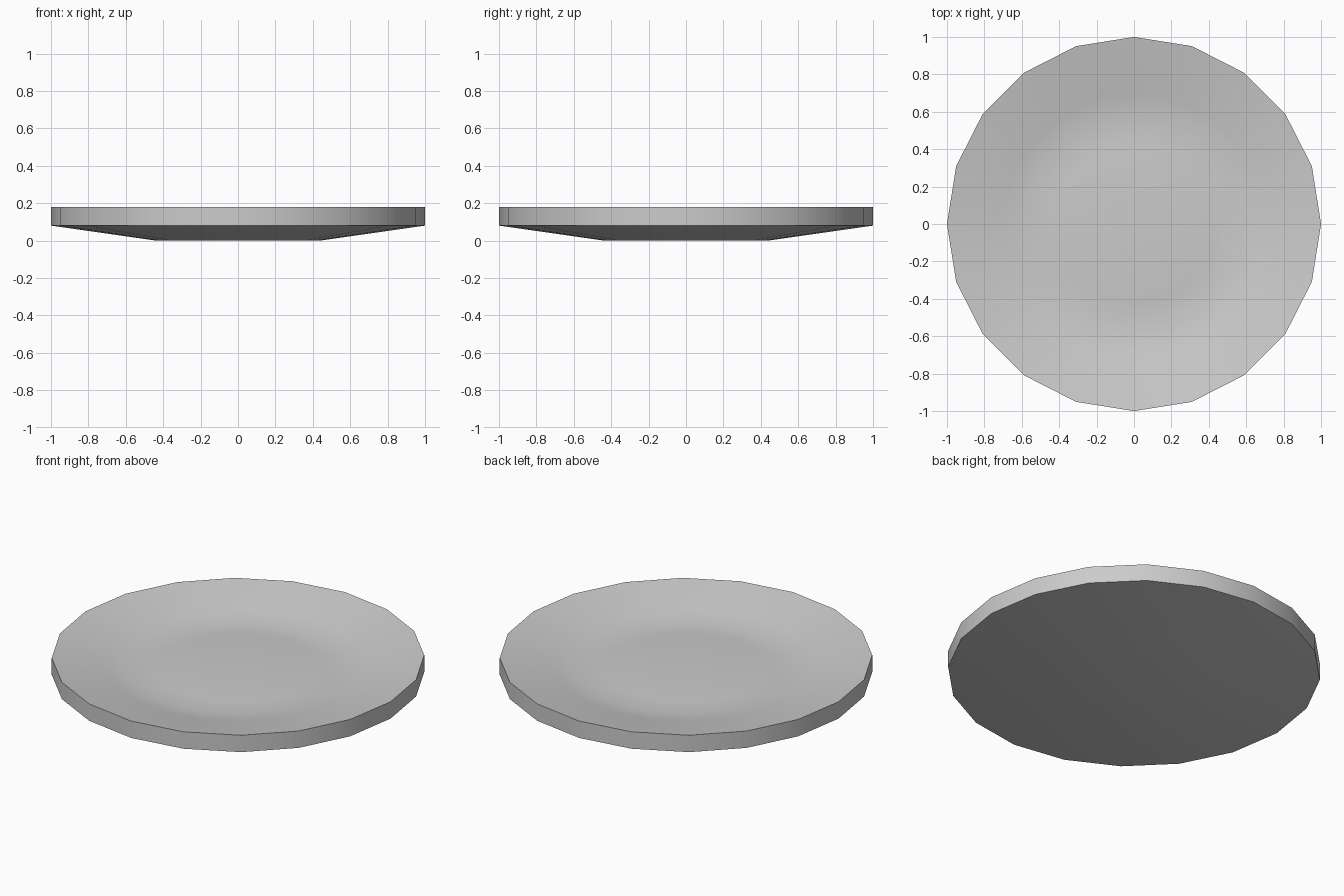
import bpy, bmesh
from math import cos, sin, tau, radians

if "Cube" in bpy.data.objects:
    bpy.data.objects.remove(bpy.data.objects["Cube"])

SIDES = 20
# (radius, height) from the underside, round the rim, down to the upper floor
PROFILE = [(0.44, 0.0), (1.0, 0.08), (1.0, 0.13), (1.0, 0.18), (0.7, 0.125), (0.58, 0.1), (0.44, 0.112)]

# Plate: lathe the profile into rings and cap both ends
bm = bmesh.new()
rings = [[bm.verts.new((r * cos(tau * i / SIDES), r * sin(tau * i / SIDES), z))
          for i in range(SIDES)] for r, z in PROFILE]
for low, high in zip(rings, rings[1:]):
    for i in range(SIDES):
        j = (i + 1) % SIDES
        bm.faces.new((low[i], low[j], high[j], high[i]))
bm.faces.new(rings[0][::-1])
bm.faces.new(rings[-1])
bmesh.ops.recalc_face_normals(bm, faces=bm.faces)

mesh = bpy.data.meshes.new("plate")
bm.to_mesh(mesh)
bm.free()
plate = bpy.data.objects.new("plate", mesh)
bpy.context.collection.objects.link(plate)

# Smooth dish with a crisp rim
bpy.context.view_layer.objects.active = plate
plate.select_set(True)
bpy.ops.object.shade_smooth_by_angle(angle=radians(40))
